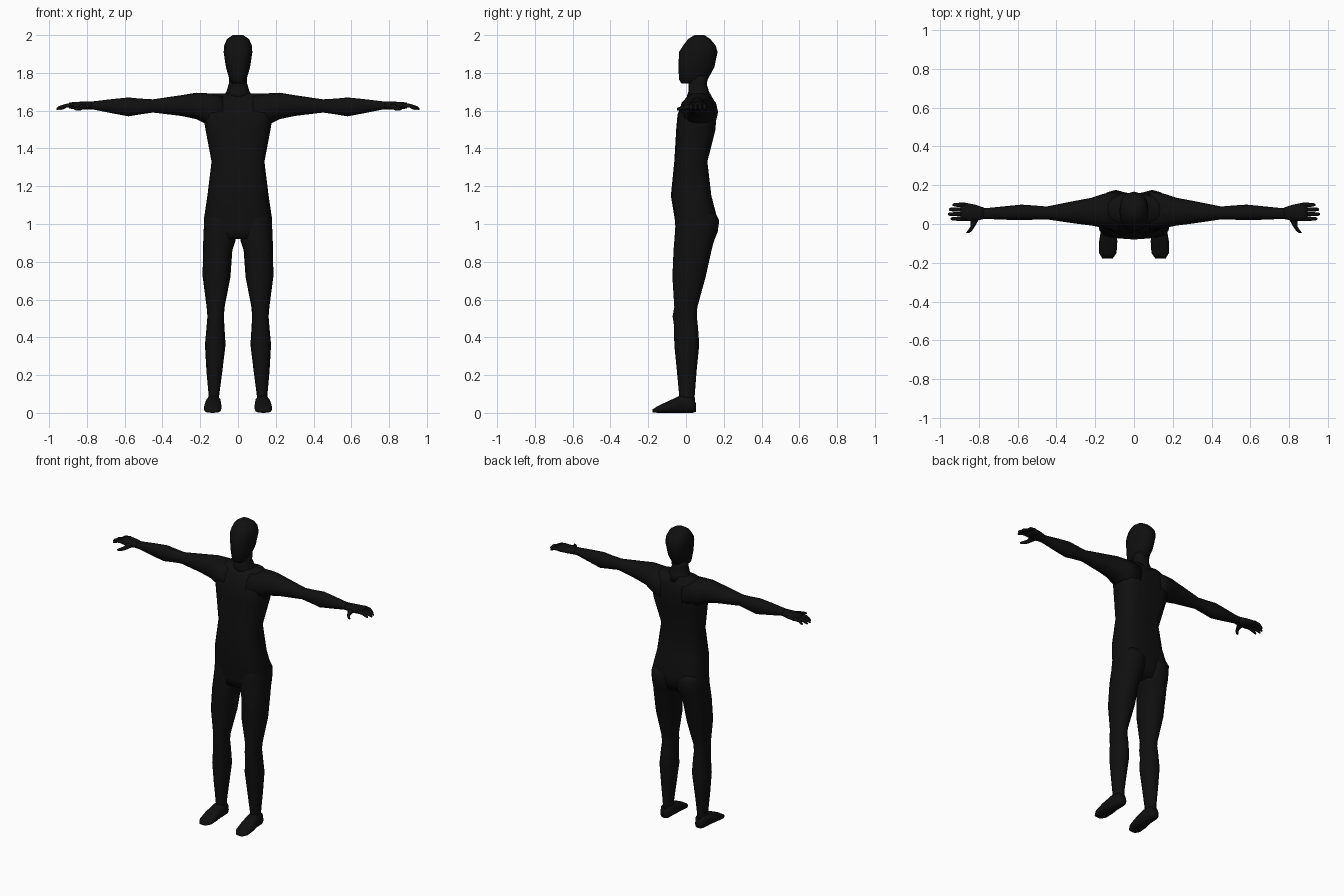
import bpy
import bmesh
from math import cos, sin, pi, copysign
from mathutils import Vector

default_cube = bpy.data.objects.get("Cube")
if default_cube:
    bpy.data.objects.remove(default_cube, do_unlink=True)

# Single matte black material
black = bpy.data.materials.new("near_black")
black.use_nodes = True
colour = (.005, .005, .005, 1)
black.diffuse_color = colour
shader = black.node_tree.nodes["Principled BSDF"]
shader.inputs["Base Color"].default_value = colour
shader.inputs["Roughness"].default_value = .8


def soft(value, power):
    """Superellipse term: a power below one gives a squarer section."""
    return copysign(abs(value) ** power, value) if abs(value) > 1e-6 else 0


def place(axis, along, first, second):
    """Turn a station and two section coordinates into a point."""
    if axis == "x":
        return Vector((along, first, second))
    if axis == "y":
        return Vector((first, along, second))
    return Vector((first, second, along))


def loft(name, axis, sections, sides=12, power=.85, groove=0.0, mirror=False):
    """Skin rounded sections given as (station, min, max, min, max)."""
    mesh = bpy.data.meshes.new(name)
    bm = bmesh.new()
    rings = []
    for along, a_min, a_max, b_min, b_max in sections:
        ring = []
        for step in range(sides):
            angle = 2 * pi * step / sides
            across = soft(cos(angle), power)
            depth = soft(sin(angle), power)
            first = (a_min + a_max + (a_max - a_min) * across) / 2
            second = (b_min + b_max + (b_max - b_min) * depth) / 2
            # Shallow spine channel down the middle of the back
            if sin(angle) > .99:
                second -= groove
            ring.append(bm.verts.new(place(axis, along, first, second)))
        rings.append(ring)
    for lower, upper in zip(rings, rings[1:]):
        for step in range(sides):
            following = (step + 1) % sides
            bm.faces.new((lower[step], lower[following],
                          upper[following], upper[step]))
    bm.faces.new(rings[0])
    bm.faces.new(rings[-1])
    bmesh.ops.recalc_face_normals(bm, faces=bm.faces)
    bm.to_mesh(mesh)
    bm.free()
    mesh.materials.append(black)
    for face in mesh.polygons:
        face.use_smooth = True
    part = bpy.data.objects.new(name, mesh)
    bpy.context.collection.objects.link(part)
    if mirror:
        part.modifiers.new("other_side", "MIRROR").use_axis[0] = True
    return part


def centred(rows):
    """Expand (station, half width, back and front) to full sections."""
    return [(along, -half, half, front, back)
            for along, half, front, back in rows]


# Head and neck
loft("head", "z", centred([
    (1.745, .032, -.025, .05),
    (1.765, .045, -.037, .115),
    (1.83, .064, -.04, .15),
    (1.91, .076, -.037, .167),
    (1.945, .073, -.015, .157),
    (1.98, .058, .012, .128),
    (2, .028, .045, .098),
]))
loft("neck", "z", centred([
    (1.66, .085, .0, .14),
    (1.7, .062, .012, .122),
    (1.74, .049, .013, .11),
    (1.8, .048, .02, .12),
]))

# Torso, from the crotch up to the shoulder line
loft("torso", "z", centred([
    (.92, .165, -.05, .135),
    (.97, .178, -.055, .165),
    (1.03, .18, -.06, .172),
    (1.15, .162, -.08, .14),
    (1.33, .14, -.062, .118),
    (1.5, .172, -.052, .162),
    (1.58, .185, -.045, .166),
    (1.65, .17, -.015, .155),
    (1.692, .13, .02, .13),
]), sides=16, power=.7, groove=.014)

# Arms, from inside the chest to the wrist
loft("arms", "x", [
    (.08, -.035, .17, 1.5, 1.685),
    (.16, -.02, .155, 1.525, 1.692),
    (.22, -.008, .135, 1.555, 1.695),
    (.3, .002, .12, 1.572, 1.682),
    (.45, .024, .09, 1.59, 1.66),
    (.52, .022, .096, 1.58, 1.664),
    (.58, .02, .1, 1.57, 1.67),
    (.66, .022, .092, 1.585, 1.662),
    (.76, .026, .082, 1.605, 1.65),
    (.79, .024, .086, 1.606, 1.648),
], mirror=True)

# Palms, fingers and thumbs
loft("palms", "x", [
    (.77, .026, .083, 1.606, 1.649),
    (.82, .016, .1, 1.606, 1.648),
    (.87, .016, .11, 1.608, 1.646),
    (.895, .02, .107, 1.612, 1.642),
], mirror=True)
fingers = [("index", .027, .945), ("middle", .051, .96),
           ("ring", .075, .955), ("little", .099, .935)]
for label, middle, tip in fingers:
    stations = [(.87, 1.63, .011), (.91, 1.626, .0105),
                (tip - .01, 1.615, .009), (tip, 1.609, .005)]
    loft(label + "_fingers", "x",
         [(along, middle - size, middle + size, height - size, height + size)
          for along, height, size in stations],
         sides=8, mirror=True)
loft("thumbs", "y", [
    (.05, .785, .85, 1.612, 1.64),
    (.015, .805, .843, 1.608, 1.634),
    (-.015, .822, .844, 1.602, 1.626),
    (-.035, .836, .858, 1.6, 1.62),
    (-.047, .85, .868, 1.602, 1.614),
], sides=8, mirror=True)

# Legs, from inside the hips to the ankle
loft("legs", "z", [
    (1.06, .02, .168, -.045, .155),
    (1.02, .008, .179, -.055, .176),
    (.96, .004, .182, -.058, .168),
    (.91, .014, .184, -.062, .148),
    (.86, .03, .186, -.066, .135),
    (.72, .04, .187, -.072, .104),
    (.56, .071, .166, -.062, .06),
    (.51, .075, .162, -.071, .057),
    (.46, .072, .166, -.063, .063),
    (.36, .066, .175, -.062, .07),
    (.22, .083, .167, -.048, .056),
    (.09, .1, .155, -.036, .046),
    (.04, .098, .158, -.034, .048),
], mirror=True)

# Feet, from heel to toe
loft("feet", "y", [
    (.053, .105, .152, .006, .05),
    (.035, .094, .164, 0, .088),
    (-.03, .09, .17, 0, .092),
    (-.09, .086, .18, 0, .064),
    (-.15, .09, .18, 0, .036),
    (-.178, .11, .163, .003, .018),
], power=.75, mirror=True)
